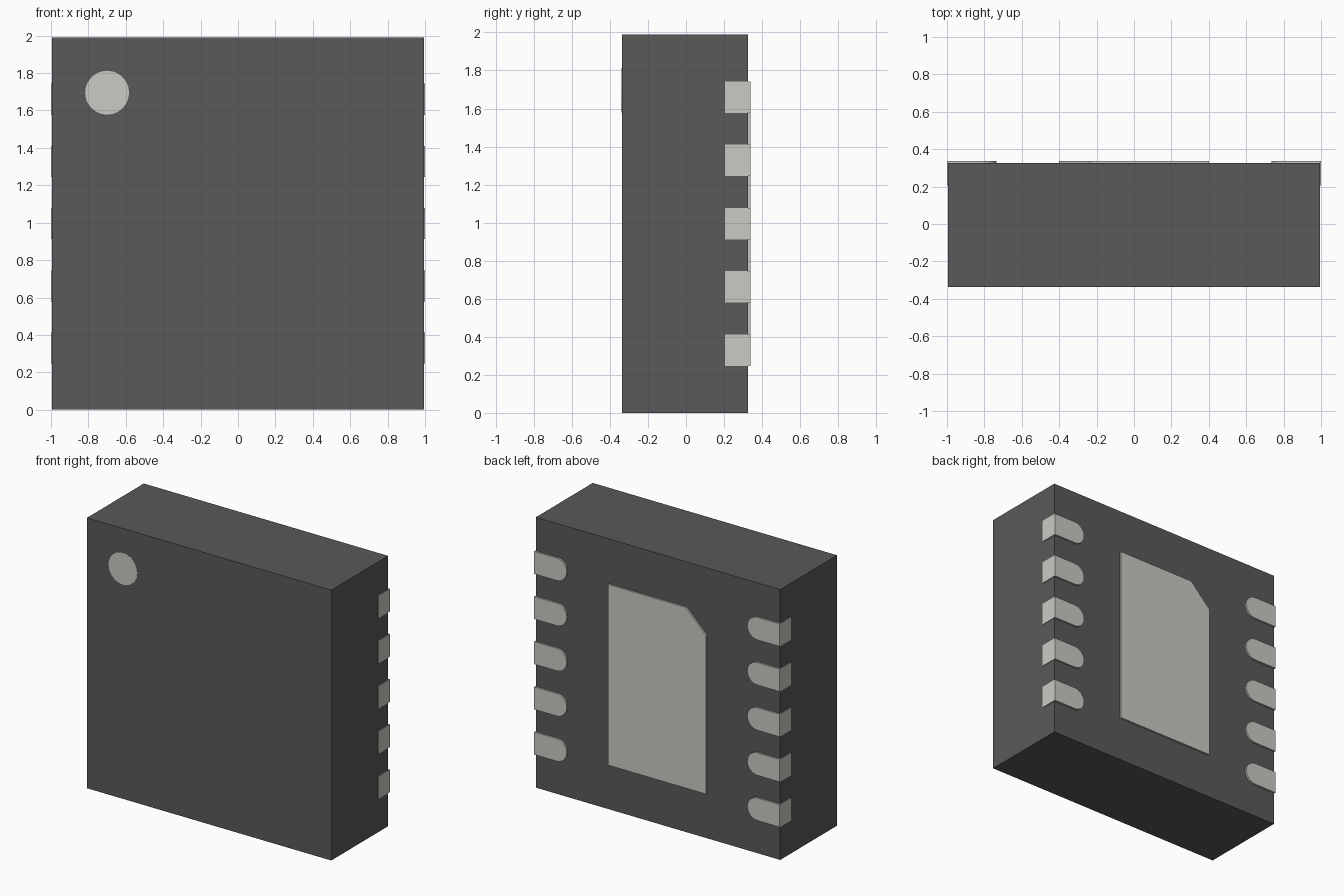
import bpy, bmesh, math

if "Cube" in bpy.data.objects:
    bpy.data.objects.remove(bpy.data.objects["Cube"])


def material(name, color):
    m = bpy.data.materials.new(name)
    m.diffuse_color = color
    m.use_nodes = True
    m.node_tree.nodes["Principled BSDF"].inputs["Base Color"].default_value = m.diffuse_color
    return m


dark = material("dark_plastic", (0.10, 0.10, 0.10, 1))
metal = material("light_metal", (0.60, 0.59, 0.55, 1))


def prism(name, outline, y0, y1, mat):
    """Extrude an (x, z) outline along y."""
    bm = bmesh.new()
    face = bm.faces.new([bm.verts.new((x, y0, z)) for x, z in outline])
    new = bmesh.ops.extrude_face_region(bm, geom=[face])["geom"]
    bmesh.ops.translate(bm, vec=(0, y1 - y0, 0),
                        verts=[v for v in new if isinstance(v, bmesh.types.BMVert)])
    bmesh.ops.recalc_face_normals(bm, faces=bm.faces)
    mesh = bpy.data.meshes.new(name)
    bm.to_mesh(mesh)
    bm.free()
    mesh.materials.append(mat)
    obj = bpy.data.objects.new(name, mesh)
    bpy.context.collection.objects.link(obj)
    bpy.ops.object.select_all(action='DESELECT')
    obj.select_set(True)
    bpy.context.view_layer.objects.active = obj
    bpy.ops.object.shade_smooth_by_angle(angle=math.radians(30))
    return obj


def arc(cx, cz, r, a0, a1, n):
    return [(cx + r * math.cos(a0 + (a1 - a0) * i / n),
             cz + r * math.sin(a0 + (a1 - a0) * i / n)) for i in range(n + 1)]


W, H = 0.995, 1.99
FRONT, BACK, PAD_BACK = -0.336, 0.325, 0.338

# Package body
prism("body", [(-W, 0), (W, 0), (W, H), (-W, H)], FRONT, BACK, dark)

# Orientation dot on the front
prism("corner_dot", arc(-0.70, 1.695, 0.117, 0, 2 * math.pi, 48)[:-1],
      FRONT - 0.002, FRONT + 0.02, metal)

# Central back pad with one chamfered corner
prism("centre_pad", [(-0.4, 0.33), (0.4, 0.33), (0.4, 1.66), (-0.235, 1.66), (-0.4, 1.495)],
      0.205, PAD_BACK, metal)

# Contacts with a rounded inner end, five on each side edge
R = 0.083
for side, label in ((1, "right"), (-1, "left")):
    for i in range(5):
        z = H / 2 + (i - 2) * 0.3325
        shape = [(1.0, z - R), (1.0, z + R)] + arc(0.735 + R, z, R, math.pi / 2, 1.5 * math.pi, 16)
        prism(f"{label}_contact_{i + 1}", [(side * x, zz) for x, zz in shape],
              0.205, PAD_BACK, metal)
